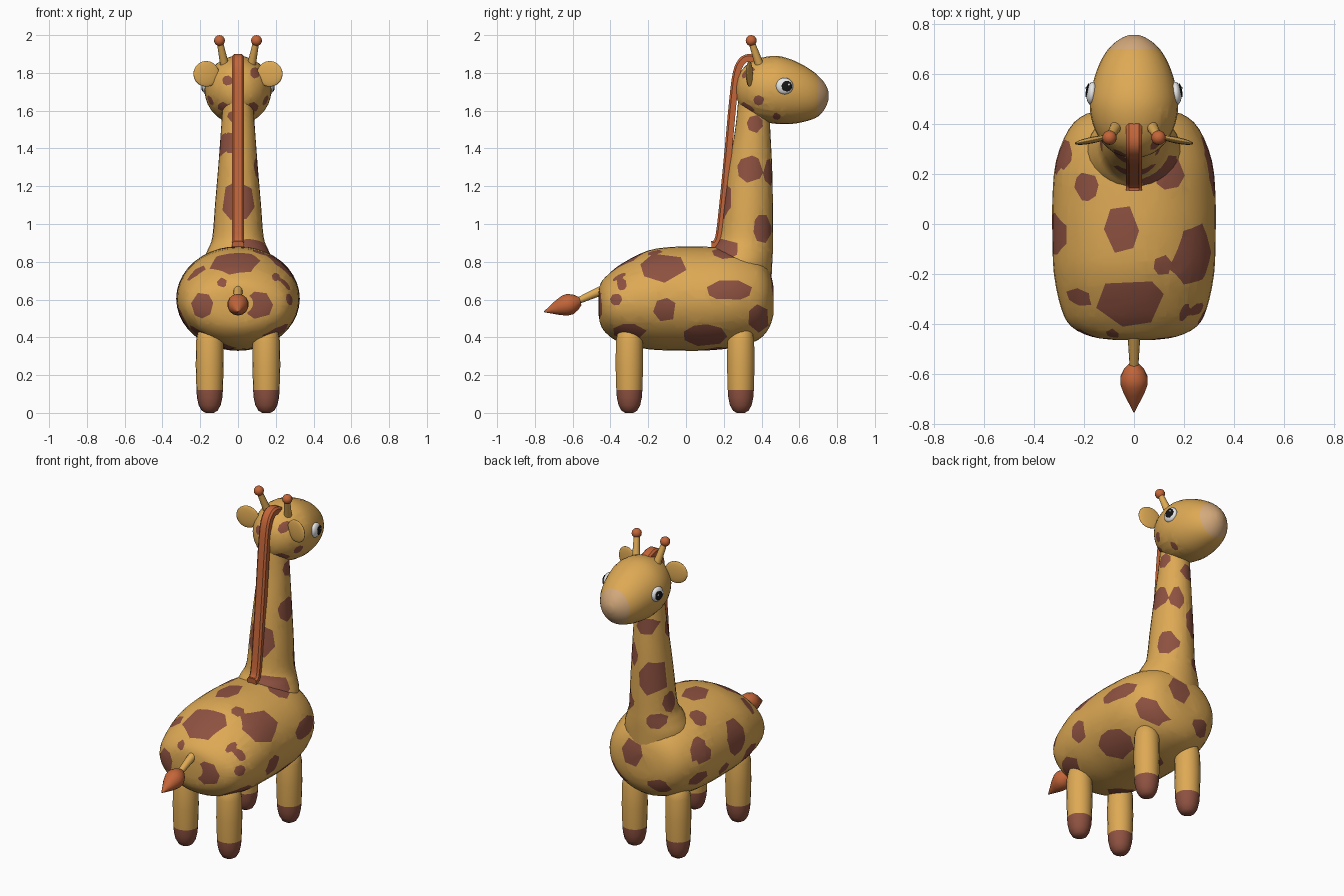
import bpy, bmesh, math, random
from mathutils import Vector as V

if "Cube" in bpy.data.objects:
    bpy.data.objects.remove(bpy.data.objects["Cube"])

random.seed(4)


def material(name, r, g, b):
    m = bpy.data.materials.new(name)
    m.diffuse_color = (r, g, b, 1)
    m.use_nodes = True
    m.node_tree.nodes["Principled BSDF"].inputs["Base Color"].default_value = m.diffuse_color
    return m


TAN = material("tan hide", 0.73, 0.40, 0.09)
BROWN = material("brown patches", 0.27, 0.083, 0.052)
ORANGE = material("orange hair", 0.55, 0.13, 0.04)
PINK = material("pale muzzle", 0.66, 0.40, 0.20)
WHITE = material("eye white", 0.85, 0.85, 0.85)
BLACK = material("pupil black", 0.008, 0.008, 0.008)


def ring(c, u, v, n):
    c, u, v = V(c), V(u), V(v)
    return [c + u * math.cos(2 * math.pi * i / n) + v * math.sin(2 * math.pi * i / n) for i in range(n)]


def smooth_rows(rows, k):
    """Catmull-Rom resampling of a table of sections."""
    out = []
    for i in range(len(rows) - 1):
        a, b, c, d = rows[max(i - 1, 0)], rows[i], rows[i + 1], rows[min(i + 2, len(rows) - 1)]
        for s in range(k):
            t = s / k
            out.append([0.5 * (2 * q + (r - p) * t + (2 * p - 5 * q + 4 * r - w) * t * t
                        + (3 * q - p - 3 * r + w) * t ** 3) for p, q, r, w in zip(a, b, c, d)])
    return out + [list(rows[-1])]


def loft(rings):
    bm = bmesh.new()
    loops = [[bm.verts.new(p) for p in r] for r in rings]
    n = len(loops[0])
    for a, b in zip(loops, loops[1:]):
        for i in range(n):
            bm.faces.new((a[i], a[(i + 1) % n], b[(i + 1) % n], b[i]))
    bm.faces.new(loops[0])
    bm.faces.new(loops[-1])
    bmesh.ops.recalc_face_normals(bm, faces=bm.faces)
    return bm


def finish(bm, name, mats, angle=50):
    me = bpy.data.meshes.new(name)
    bm.to_mesh(me)
    bm.free()
    for m in mats:
        me.materials.append(m)
    me.shade_smooth()
    me.set_sharp_from_angle(angle=math.radians(angle))
    ob = bpy.data.objects.new(name, me)
    bpy.context.collection.objects.link(ob)
    return ob


def tube(name, pts, radii, mats, n=12):
    """Round tube along a nearly straight path."""
    d = (V(pts[-1]) - V(pts[0])).normalized()
    u = d.cross(V((1, 0, 0))).normalized()
    w = d.cross(u)
    return finish(loft([ring(p, u * r, w * r, n) for p, r in zip(pts, radii)]), name, mats)


def ball(name, c, scale, mat, rot_z=0, n=20):
    bm = bmesh.new()
    bmesh.ops.create_uvsphere(bm, u_segments=n, v_segments=n // 2, radius=1)
    ob = finish(bm, name, [mat], 180)
    ob.location, ob.scale, ob.rotation_euler = c, scale, (0, 0, rot_z)
    return ob


# Patch outlines are projected along one of six directions: axis, u, v
VIEWS = {"right": ((1, 0, 0), (0, 1, 0), (0, 0, 1)), "left": ((-1, 0, 0), (0, 1, 0), (0, 0, 1)),
         "rear": ((0, -1, 0), (1, 0, 0), (0, 0, 1)), "front": ((0, 1, 0), (1, 0, 0), (0, 0, 1)),
         "top": ((0, 0, 1), (1, 0, 0), (0, 1, 0)), "under": ((0, 0, -1), (1, 0, 0), (0, 1, 0))}


def cut_patches(bm, spots):
    """Cut convex polygon patches into the surface and paint them brown."""
    for view, items in spots.items():
        ax, u, v = (V(q) for q in VIEWS[view])
        for cu, cv, ru, rv in items:
            n = random.choice((6, 7, 8))
            ph = random.random() * 6.28
            poly = []
            for i in range(n):
                a = ph + 6.283 * (i + random.uniform(-0.28, 0.28)) / n
                poly.append(u * (cu + 1.08 * ru * math.cos(a)) + v * (cv + 1.08 * rv * math.sin(a)))
            planes = []
            for p, q in zip(poly, poly[1:] + poly[:1]):
                planes.append((p, (q - p).cross(u.cross(v)).normalized()))

            def near(pad):
                return [f for f in bm.faces if f.normal.dot(ax) > 0.12
                        and abs(f.calc_center_median().dot(u) - cu) < ru + pad
                        and abs(f.calc_center_median().dot(v) - cv) < rv + pad]
            for p, no in planes:
                fs = near(0.035)
                geom = list({e for f in fs for e in f.edges}) + list({w for f in fs for w in f.verts}) + fs
                if fs:
                    bmesh.ops.bisect_plane(bm, geom=geom, dist=1e-5, plane_co=p, plane_no=no)
            bm.normal_update()
            for f in near(0.035):
                c = f.calc_center_median()
                if all((c - p).dot(no) < 0 for p, no in planes):
                    f.material_index = 1


BODY_SPOTS = {
    "right": [(-.12, .77, .115, .075), (-.11, .545, .06, .06), (.23, .65, .115, .052), (.10, .41, .11, .055),
              (.385, .50, .055, .07), (-.30, .43, .085, .04), (-.34, .68, .025, .03), (-.37, .60, .03, .03)],
    "left": [(.26, .67, .06, .06), (-.04, .66, .08, .10), (.06, .50, .045, .04), (.28, .52, .06, .045),
             (-.20, .50, .07, .06), (-.29, .74, .035, .04), (-.30, .42, .06, .04)],
    "rear": [(-.19, .57, .055, .065), (.11, .57, .07, .07), (-.085, .69, .025, .025), (.20, .72, .02, .02)],
    "front": [(-.12, .49, .065, .045), (.05, .66, .07, .08)],
    "top": [(-.015, -.31, .13, .095), (-.05, -.02, .065, .095), (.115, -.165, .035, .04),
            (-.19, .15, .045, .055), (.14, .21, .06, .07), (-.28, .28, .03, .06), (.21, -.35, .02, .02)],
    "under": [(-.10, -.24, .09, .07), (.02, .16, .08, .07)],
}
NECK_SPOTS = {
    "right": [(.365, 1.53, .04, .045), (.34, 1.29, .065, .068), (.405, .975, .045, .075), (.21, .87, .07, .05)],
    "left": [(.30, 1.42, .045, .06), (.34, .98, .05, .06)],
    "rear": [(-.035, 1.43, .045, .055), (0, 1.12, .085, .10), (-.02, 1.57, .035, .03)],
    "front": [(-.07, 1.14, .07, .10), (-.03, 1.46, .06, .05), (.05, 1.27, .035, .07), (-.09, .88, .045, .045)],
}
HEAD_SPOTS = {
    "right": [(.385, 1.655, .027, .025), (.48, 1.57, .02, .018)],
    "left": [(.385, 1.655, .027, .025), (.46, 1.58, .02, .018)],
    "rear": [(.09, 1.80, .025, .028), (-.055, 1.76, .027, .025), (-.08, 1.62, .027, .025), (.08, 1.62, .027, .025)],
}


def y_sections(table, n, k):
    return loft([ring((0, y, (b + t) / 2), (w, 0, 0), (0, 0, (t - b) / 2), n)
                 for y, w, b, t in smooth_rows(table, k)])


# Body: sections along y (y, half width, bottom, top)
bm = y_sections([(-.463, .08, .52, .64), (-.45, .17, .46, .69), (-.41, .25, .41, .735), (-.34, .29, .37, .79),
                 (-.2, .32, .337, .86), (-.05, .326, .33, .88), (.1, .326, .33, .88), (.25, .312, .345, .87),
                 (.38, .26, .385, .83), (.44, .19, .45, .76), (.463, .09, .52, .67)], 40, 3)
cut_patches(bm, BODY_SPOTS)
finish(bm, "body", [TAN, BROWN])

# Neck: sections along z (z, back y, front y, half width)
neck = [(.65, .10, .45, .17), (.78, .11, .456, .19), (.86, .14, .46, .162), (.93, .18, .46, .136),
        (1.1, .20, .46, .122), (1.3, .225, .456, .105), (1.5, .26, .446, .09), (1.64, .275, .44, .08)]
bm = loft([ring((0, (a + b) / 2, z), (w, 0, 0), (0, (b - a) / 2, 0), 28) for z, a, b, w in smooth_rows(neck, 4)])
cut_patches(bm, NECK_SPOTS)
finish(bm, "neck", [TAN, BROWN])

# Head with pale muzzle tip
bm = y_sections([(.268, .035, 1.67, 1.75), (.285, .08, 1.625, 1.80), (.33, .13, 1.58, 1.85), (.4, .165, 1.545, 1.88),
                 (.48, .177, 1.53, 1.89), (.56, .165, 1.53, 1.87), (.64, .138, 1.545, 1.83), (.70, .102, 1.57, 1.785),
                 (.738, .058, 1.615, 1.74), (.755, .02, 1.66, 1.70)], 28, 3)
cut_patches(bm, HEAD_SPOTS)
for f in bm.faces:
    if f.calc_center_median().y > .70:
        f.material_index = 2
finish(bm, "head", [TAN, BROWN, PINK])

# Legs with brown hooves
leg = [(0, .022), (.012, .042), (.04, .058), (.08, .067), (.12, .07), (.25, .074), (.38, .072), (.44, .06), (.47, .03)]
for x in (-.15, .15):
    for y, part in ((-.30, "rear_leg"), (.29, "front_leg")):
        bm = loft([ring((x, y, z), (r, 0, 0), (0, r, 0), 18) for z, r in leg])
        for f in bm.faces:
            f.material_index = int(f.calc_center_median().z < .12)
        finish(bm, part, [TAN, BROWN])

# Mane: flat strip swept up the back of the neck and over the crown
path = [V((0, y, z)) for y, z in smooth_rows([(.135, .89), (.165, .905), (.185, 1.0), (.225, 1.4), (.248, 1.65),
        (.268, 1.80), (.295, 1.86), (.33, 1.88), (.375, 1.87), (.41, 1.85)], 3)]
rings = []
for i, p in enumerate(path):
    d = (path[min(i + 1, len(path) - 1)] - path[max(i - 1, 0)]).normalized()
    no = V((0, -d.z, d.y)) * .02
    rings.append([p + V((x, 0, 0)) + no * s for x, s in
                  ((-.031, -1), (-.031, .5), (-.02, 1), (.02, 1), (.031, .5), (.031, -1))])
finish(loft(rings), "mane", [ORANGE], 40)

# Ears, horns and eyes, mirrored
for s in (-1, 1):
    ball("ear", (s * .168, .335, 1.795), (.07, .013, .068), TAN, -s * .2)
    tube("horn", [(s * .065, .40, 1.81), (s * .097, .345, 1.97)], [.025, .016], [TAN])
    ball("horn_knob", (s * .098, .345, 1.971), (.029, .029, .029), ORANGE, n=16)
    ball("eye", (s * .168, .522, 1.73), (.022, .046, .044), WHITE, s * .1, 24)
    ball("pupil", (s * .187, .534, 1.73), (.0049, .028, .028), BLACK, s * .2, 24)
    ball("eye_glint", (s * .1915, .545, 1.738), (.002, .006, .006), WHITE, s * .2, 10)

# Tail and tuft
tube("tail", [(0, -.42, .66), (0, -.50, .625), (0, -.59, .585)], [.027, .022, .016], [TAN])
a, b = V((0, -.56, .592)), V((0, -.752, .535))
prof = [(0, .022), (.12, .042), (.27, .056), (.42, .055), (.6, .042), (.8, .022), (1, .002)]
tube("tail_tuft", [a.lerp(b, t) for t, r in prof], [r for t, r in prof], [ORANGE], 14)
